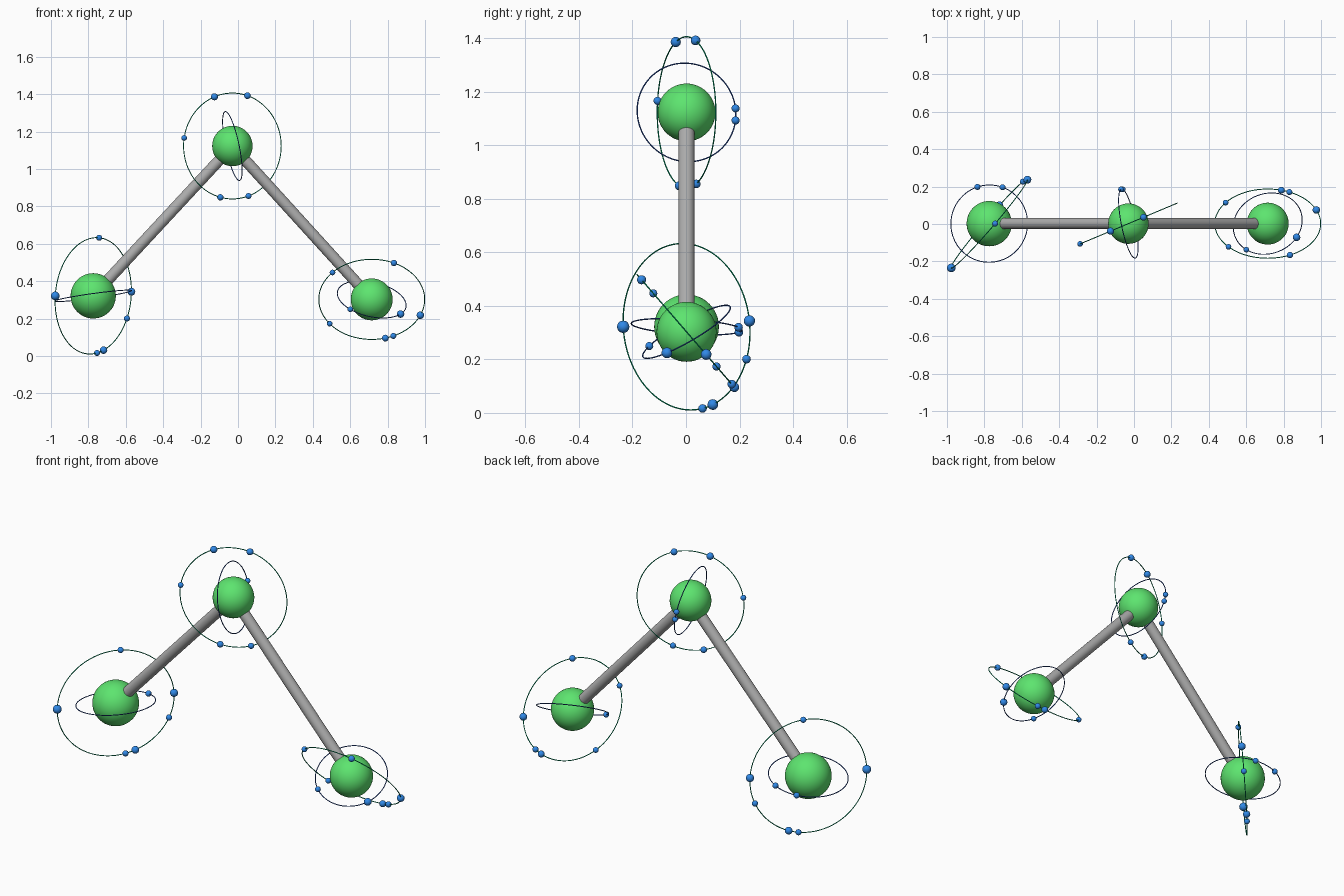
import bpy
from mathutils import Vector

cube = bpy.data.objects.get("Cube")
if cube:
    bpy.data.objects.remove(cube)


def material(name, rgb):
    m = bpy.data.materials.new(name)
    m.use_nodes = True
    m.diffuse_color = (*rgb, 1)
    m.node_tree.nodes["Principled BSDF"].inputs["Base Color"].default_value = (*rgb, 1)
    return m


GREEN = material("bright green", (0.11, 0.78, 0.16))
GREY = material("grey", (0.42, 0.42, 0.42))
BLUE = material("blue", (0.03, 0.25, 0.8))
DARK_GREEN = material("orbit green", (0.0, 0.4, 0.17))
NAVY = material("orbit blue", (0.02, 0.08, 0.4))


def finish(name, mat):
    ob = bpy.context.object
    ob.name = name
    ob.data.materials.append(mat)
    bpy.ops.object.shade_smooth_by_angle()
    return ob


def ball(name, centre, radius, mat, segments=32):
    bpy.ops.mesh.primitive_uv_sphere_add(segments=segments, ring_count=segments // 2,
                                         radius=radius, location=centre)
    return finish(name, mat)


def rod(name, a, b, radius):
    d = b - a
    bpy.ops.mesh.primitive_cylinder_add(vertices=32, radius=radius, depth=d.length,
                                        location=(a + b) / 2,
                                        rotation=d.to_track_quat('Z', 'Y').to_euler())
    return finish(name, GREY)


def orbit(name, centre, normal, radius, mat, electrons):
    """Thin ring with electrons snapped onto it; each is a direction and a size."""
    n = Vector(normal).normalized()
    bpy.ops.mesh.primitive_torus_add(major_radius=radius, minor_radius=0.0025,
                                     major_segments=96, minor_segments=8, location=centre,
                                     rotation=n.to_track_quat('Z', 'Y').to_euler())
    finish(name + "_ring", mat)
    for i, (x, y, z, size) in enumerate(electrons, 1):
        d = Vector((x, y, z))
        d = (d - n * d.dot(n)).normalized() * radius
        ball(f"{name}_electron_{i}", centre + d, size, BLUE, 20)


right = Vector((-0.774, 0.002, 0.322))
top = Vector((-0.03, 0.002, 1.123))
left = Vector((0.715, 0.002, 0.303))

# Nuclei and the bonds joining them
ball("right_nucleus", right, 0.121, GREEN, 48)
ball("top_nucleus", top, 0.108, GREEN, 48)
ball("left_nucleus", left, 0.112, GREEN, 48)
rod("right_bond", right, top, 0.03)
rod("left_bond", left, top, 0.03)

# Right atom orbits
orbit("right_outer", right, (0.757, -0.65, -0.077), 0.312, DARK_GREEN, [
    (-0.205, -0.237, 0, 0.023), (0.203, 0.237, 0.022, 0.021), (0.032, 0, 0.316, 0.016),
    (0.175, 0.226, -0.12, 0.016), (0.015, 0.063, -0.3, 0.016), (0.053, 0.1, -0.29, 0.02)])
orbit("right_inner", right, (-0.137, 0.06, 1), 0.207, NAVY, [
    (-0.065, 0.2, -0.02, 0.016), (0.073, 0.2, 0, 0.016)])

# Top atom orbits
orbit("top_outer", top, (-0.387, 0.922, 0), 0.283, DARK_GREEN, [
    (-0.096, -0.04, 0.263, 0.019), (0.08, 0.034, 0.268, 0.018), (-0.257, -0.108, 0.043, 0.015),
    (-0.064, -0.027, -0.273, 0.017), (0.086, 0.036, -0.267, 0.016)])
orbit("top_inner", top, (0.955, 0.19, 0.2), 0.188, NAVY, [
    (-0.04, 0.184, 0.015, 0.015), (-0.03, 0.184, -0.03, 0.015)])

# Left atom orbits
orbit("left_outer", left, (0, 0.757, 0.654), 0.283, DARK_GREEN, [
    (-0.21, -0.123, 0.145, 0.015), (0.12, -0.17, 0.197, 0.017), (0.26, 0.075, -0.083, 0.02),
    (0.115, 0.168, -0.195, 0.016), (0.073, 0.18, -0.207, 0.018), (-0.227, 0.114, -0.13, 0.015)])
orbit("left_inner", left, (0.2, -0.49, 0.85), 0.188, NAVY, [
    (-0.113, -0.14, -0.05, 0.015), (0.152, -0.07, -0.083, 0.02)])
